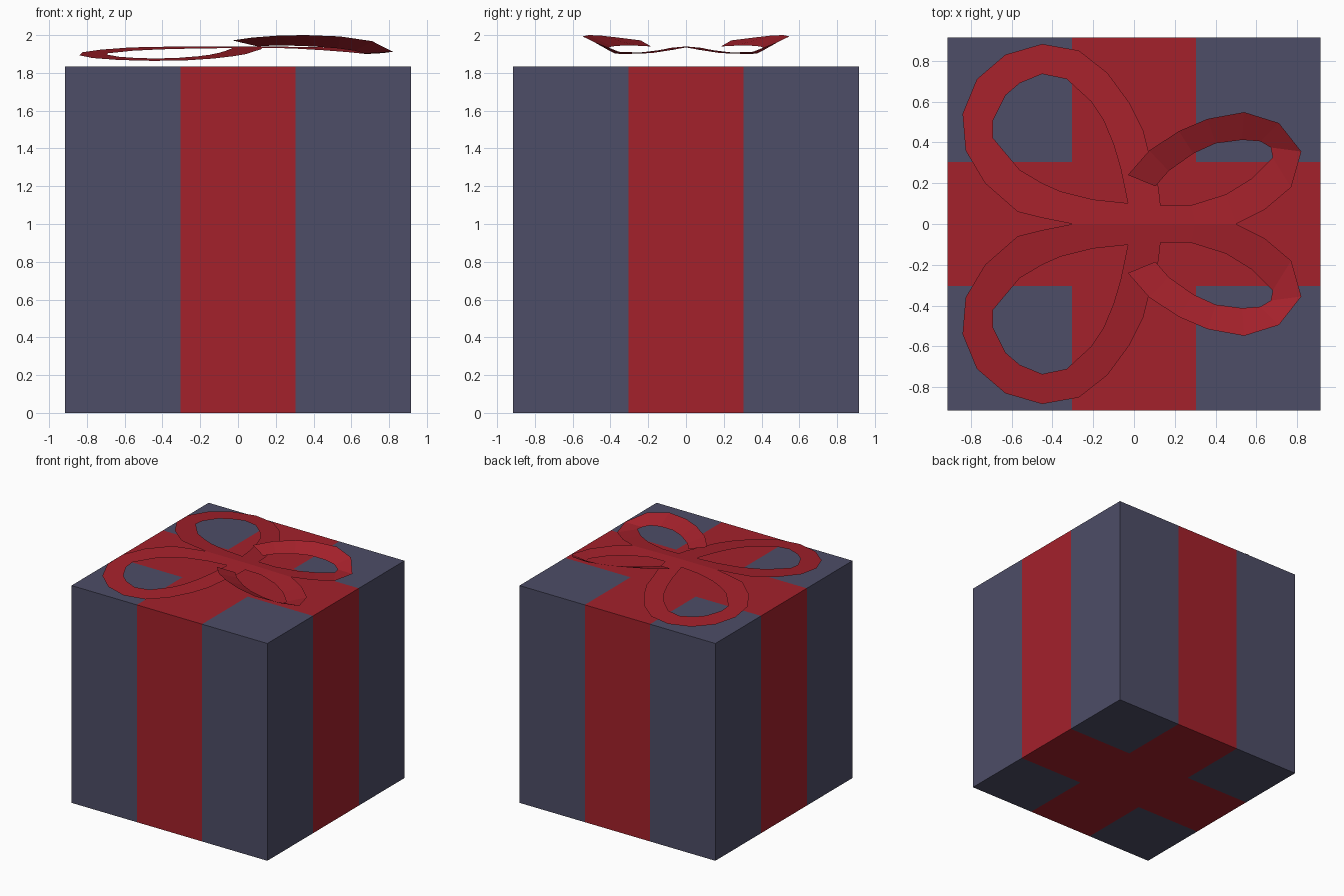
import bpy, bmesh

if "Cube" in bpy.data.objects:
    bpy.data.objects.remove(bpy.data.objects["Cube"])


def material(name, color):
    m = bpy.data.materials.new(name)
    m.diffuse_color = (*color, 1)
    m.use_nodes = True
    m.node_tree.nodes["Principled BSDF"].inputs["Base Color"].default_value = m.diffuse_color
    return m


BLUE = material("blue_paper", (0.075, 0.075, 0.135))
RED = material("red_ribbon", (0.37, 0.015, 0.024))
HALF, HEIGHT, BAND = 0.915, 1.835, 0.305


def make_object(name, bm, mats):
    me = bpy.data.meshes.new(name)
    bm.to_mesh(me)
    bm.free()
    for m in mats:
        me.materials.append(m)
    ob = bpy.data.objects.new(name, me)
    bpy.context.collection.objects.link(ob)
    return ob


# Gift box, cut into a 3 x 3 layout with the ribbon cross painted on its faces
bm = bmesh.new()
bmesh.ops.create_cube(bm, size=1)
for v in bm.verts:
    v.co = (v.co.x * 2 * HALF, v.co.y * 2 * HALF, (v.co.z + 0.5) * HEIGHT)
for axis in ((1, 0, 0), (0, 1, 0)):
    for s in (-BAND, BAND):
        bmesh.ops.bisect_plane(bm, geom=bm.verts[:] + bm.edges[:] + bm.faces[:],
                               plane_co=[a * s for a in axis], plane_no=axis)
for f in bm.faces:
    c = f.calc_center_median()
    f.material_index = int(min(abs(c.x), abs(c.y)) < BAND)
make_object("gift_box", bm, [BLUE, RED])


def ribbon(name, outer, inner):
    """Thin strip between two edge lines, mirrored front to back."""
    bm = bmesh.new()
    a = [bm.verts.new(p) for p in outer]
    b = [bm.verts.new(p) for p in inner]
    for i in range(len(a) - 1):
        f = bm.faces.new((a[i], a[i + 1], b[i + 1], b[i]))
        f.normal_update()
        if f.normal.z < 0:
            f.normal_flip()
    bmesh.ops.remove_doubles(bm, verts=bm.verts[:], dist=0.0005)
    ob = make_object(name, bm, [RED])
    mod = ob.modifiers.new("mirror", 'MIRROR')
    mod.use_axis = (False, True, False)
    mod.merge_threshold = 0.0005


def sloped(points):
    return [(x, y, 1.94 - 0.0865 * y) for x, y in points]


# Large flat loops on the left, including the knot patch at the centre
ribbon("left_bow_loops",
       sloped([(0.13, 0), (-0.03, 0), (-0.30, 0), (-0.45, 0.03), (-0.57, 0.06),
               (-0.73, 0.20), (-0.825, 0.36), (-0.84, 0.54), (-0.77, 0.71),
               (-0.63, 0.83), (-0.45, 0.882), (-0.27, 0.85), (-0.13, 0.74),
               (-0.02, 0.59), (0.045, 0.46), (0.08, 0.32), (0.12, 0.18), (0.13, 0.09)]),
       sloped([(0.13, 0.09), (-0.03, 0.102), (-0.20, 0.12), (-0.36, 0.16), (-0.45, 0.20),
               (-0.56, 0.265), (-0.69, 0.42), (-0.69, 0.51), (-0.63, 0.63),
               (-0.56, 0.69), (-0.45, 0.735), (-0.33, 0.71), (-0.21, 0.60),
               (-0.15, 0.51), (-0.10, 0.39), (-0.065, 0.27), (-0.04, 0.15), (-0.03, 0.102)]))

# Smaller loops on the right, whose outer strip curls upward
ribbon("right_bow_loops",
       [(0.13, 0, 1.94), (0.30, 0, 1.938), (0.50, 0, 1.935), (0.64, 0.07, 1.922),
        (0.77, 0.18, 1.905), (0.82, 0.355, 1.912), (0.71, 0.495, 1.968),
        (0.54, 0.548, 1.993), (0.36, 0.515, 2.0), (0.22, 0.455, 1.998),
        (0.075, 0.36, 1.987), (-0.03, 0.24, 1.972)],
       [(0.13, 0.09, 1.932), (0.28, 0.092, 1.93), (0.45, 0.145, 1.92), (0.58, 0.225, 1.91),
        (0.68, 0.325, 1.90), (0.67, 0.375, 1.902), (0.62, 0.405, 1.917),
        (0.53, 0.412, 1.93), (0.40, 0.395, 1.94), (0.29, 0.345, 1.944),
        (0.17, 0.26, 1.944), (0.105, 0.185, 1.94)])
